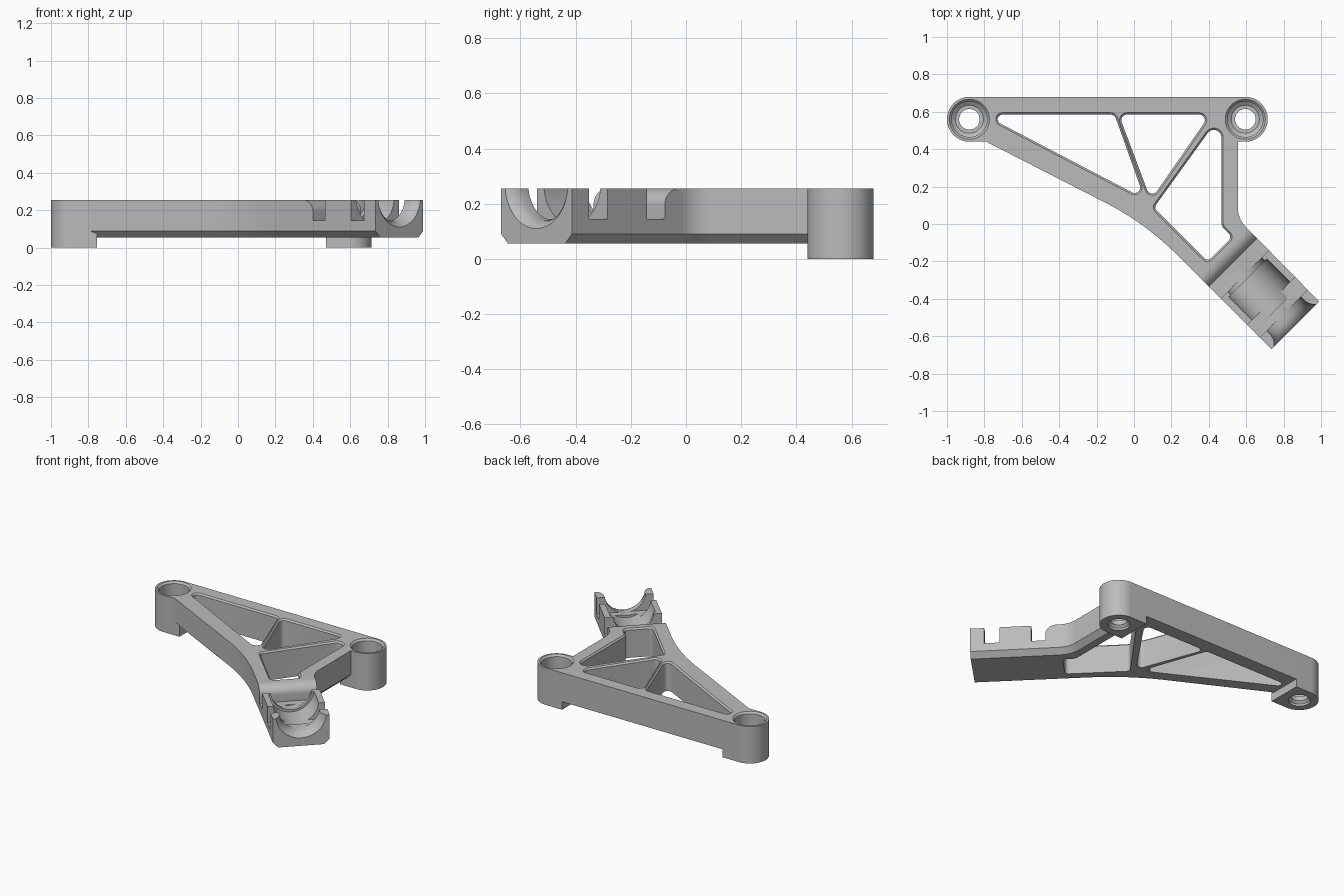
import bpy, bmesh, math
from mathutils import Vector, Matrix

cube = bpy.data.objects.get("Cube")
if cube:
    bpy.data.objects.remove(cube)

TOP, BASE = 0.255, 0.055
BOSSES = ((-0.88, 0.56, 1), (0.595, 0.56, -1))   # x, y, inward direction

grey = bpy.data.materials.new("satin_grey")
grey.use_nodes = True
grey.diffuse_color = (0.5, 0.5, 0.5, 1)
grey.node_tree.nodes["Principled BSDF"].inputs["Base Color"].default_value = (0.5, 0.5, 0.5, 1)


def face_outwards(bm):
    bmesh.ops.recalc_face_normals(bm, faces=bm.faces[:])
    if bm.calc_volume(signed=True) < 0:
        bmesh.ops.reverse_faces(bm, faces=bm.faces[:])
    bm.normal_update()


def finish(bm, name, matrix=Matrix()):
    bm.transform(matrix)
    face_outwards(bm)
    mesh = bpy.data.meshes.new(name)
    bm.to_mesh(mesh)
    bm.free()
    mesh.materials.append(grey)
    ob = bpy.data.objects.new(name, mesh)
    bpy.context.scene.collection.objects.link(ob)
    return ob


def rounded(corners, grow=0.0, steps=10):
    """Polygon from clockwise (x, y, radius) corners, each replaced by an arc."""
    pts = []
    for i, (x, y, r) in enumerate(corners):
        p = Vector((x, y, 0))
        if r == 0:
            pts.append(p)
            continue
        a = (Vector((*corners[i - 1][:2], 0)) - p).normalized()
        b = (Vector((*corners[(i + 1) % len(corners)][:2], 0)) - p).normalized()
        half = a.angle(b) / 2
        c = p + (a + b).normalized() * (r / math.sin(half))
        start = p + a * (r / math.tan(half)) - c
        sweep = math.pi - 2 * half
        turn = 1 if a.cross(b).z > 0 else -1     # convex or concave corner
        for k in range(steps + 1):
            v = Matrix.Rotation(-turn * sweep * k / steps, 3, "Z") @ start
            pts.append(c + v * (1 + turn * grow / r))
    return pts


def loft(loops):
    """Closed solid through equally long loops of points."""
    bm = bmesh.new()
    rings = [[bm.verts.new(p) for p in loop] for loop in loops]
    n = len(rings[0])
    for lo, hi in zip(rings, rings[1:]):
        for i in range(n):
            bm.faces.new((lo[i], lo[(i + 1) % n], hi[(i + 1) % n], hi[i]))
    bm.faces.new(rings[0])
    bm.faces.new(rings[-1])
    return bm


def at_z(pts, z):
    return [Vector((p.x, p.y, z)) for p in pts]


def lathe(profile, name, matrix, n=64):
    """Solid turned around local z from (height, radius) pairs."""
    circle = [(math.cos(math.tau * k / n), math.sin(math.tau * k / n)) for k in range(n)]
    return finish(loft([[Vector((r * x, r * y, h)) for x, y in circle] for h, r in profile]),
                  name, matrix)


def boolean(target, tool, operation):
    mod = target.modifiers.new(operation, "BOOLEAN")
    mod.operation, mod.solver, mod.object = operation, "EXACT", tool
    bpy.context.view_layer.update()
    result = bpy.data.meshes.new_from_object(
        target.evaluated_get(bpy.context.evaluated_depsgraph_get()))
    target.modifiers.remove(mod)
    target.data = result
    bpy.data.objects.remove(tool)


# Main plate; its ends run on inside the bosses
outline = rounded([(-0.88, 0.68, 0), (0.555, 0.68, 0), (0.555, 0.028, 0.15), (0.99, -0.414, 0),
                   (0.735, -0.67, 0), (0.06, 0.005, 1.5), (-0.88, 0.486, 0)])
bm = loft([at_z(outline, BASE), at_z(outline, TOP)])
face_outwards(bm)


# Chamfered lower edge, except at the back and the tip
def chamfered(edge):
    p, q = (v.co for v in edge.verts)
    at_tip = min(p.x, q.x) > 0.7
    return max(p.z, q.z) < BASE + 0.01 and (p.y + q.y) / 2 < 0.435 and not at_tip


bmesh.ops.bevel(bm, geom=[e for e in bm.edges if chamfered(e)], offset=0.035,
                segments=1, profile=0.5, affect="EDGES")
bracket = finish(bm, "bracket_arm")

# Mounting bosses: round outside, square towards the middle
for x, y, inward in BOSSES:
    arc = [Vector((x - inward * 0.12 * math.sin(t), y + 0.12 * math.cos(t), 0))
           for t in (math.pi * k / 32 for k in range(33))]
    arc += [Vector((x + inward * 0.125, y - 0.12, 0)), Vector((x + inward * 0.125, y + 0.12, 0))]
    boolean(bracket, finish(loft([at_z(arc, 0), at_z(arc, TOP)]), "boss"), "UNION")

# Truss openings with a fine chamfer on the top rim
OPENINGS = (
    [(-0.806, 0.585, 0.025), (-0.104, 0.585, 0.03), (0.057, 0.134, 0.03)],
    [(-0.081, 0.585, 0.03), (0.406, 0.585, 0.03), (0.0905, 0.129, 0.03)],
    [(0.467, 0.587, 0.04), (0.467, -0.012, 0.05), (0.5245, -0.0695, 0.025),
     (0.3935, -0.2005, 0.025), (0.106, 0.087, 0.025)],
)
for corners in OPENINGS:
    inner, outer = rounded(corners), rounded(corners, 0.02)
    rim = loft([at_z(inner, -0.1), at_z(inner, TOP - 0.01), at_z(outer, TOP + 0.01)])
    boolean(bracket, finish(rim, "opening"), "DIFFERENCE")

# Stepped screw bores
BORE = [(-0.01, 0.07), (0.015, 0.07), (0.03, 0.055), (0.06, 0.055), (0.06, 0.075), (0.075, 0.095),
        (TOP - 0.012, 0.095), (TOP, 0.107), (TOP + 0.02, 0.107)]
for x, y, _ in BOSSES:
    boolean(bracket, lathe(BORE, "bore", Matrix.Translation((x, y, 0))), "DIFFERENCE")

# Cradle frame: local x runs along the diagonal arm, local y across it
cradle = Matrix.Rotation(-math.pi / 4, 4, "Z") @ Matrix.Translation((0, 0.2265, 0))


def cross_slot(profile):
    sides = [[Vector((u, side * 0.25, z)) for u, z in profile] for side in (-1, 1)]
    boolean(bracket, finish(loft(sides), "slot", cradle), "DIFFERENCE")


# Rounded shoulder leading down to the first slot, then the second slot
shoulder = [(0.45 + 0.07 * math.sin(t), 0.195 + 0.06 * math.cos(t))
            for t in (math.pi / 2 * k / 10 for k in range(11))]
cross_slot(shoulder + [(0.52, 0.145), (0.61, 0.145), (0.61, 0.3), (0.45, 0.3)])
cross_slot([(0.81, 0.145), (0.905, 0.145), (0.905, 0.3), (0.81, 0.3)])

# Round trough with a wider middle and a flared mouth
TROUGH = [(0.57, 0.13), (0.635, 0.13), (0.635, 0.145), (0.86, 0.145), (0.86, 0.13), (0.94, 0.13),
          (0.965, 0.137), (0.98, 0.147), (0.995, 0.162), (1.02, 0.162)]
along = cradle @ Matrix.Translation((0, 0, 0.27)) @ Matrix.Rotation(math.pi / 2, 4, "Y")
boolean(bracket, lathe(TROUGH, "trough", along), "DIFFERENCE")

# Smooth the curved walls, keep the edges crisp
bpy.ops.object.select_all(action="DESELECT")
bracket.select_set(True)
bpy.context.view_layer.objects.active = bracket
bpy.ops.object.shade_smooth_by_angle(angle=math.radians(25))
